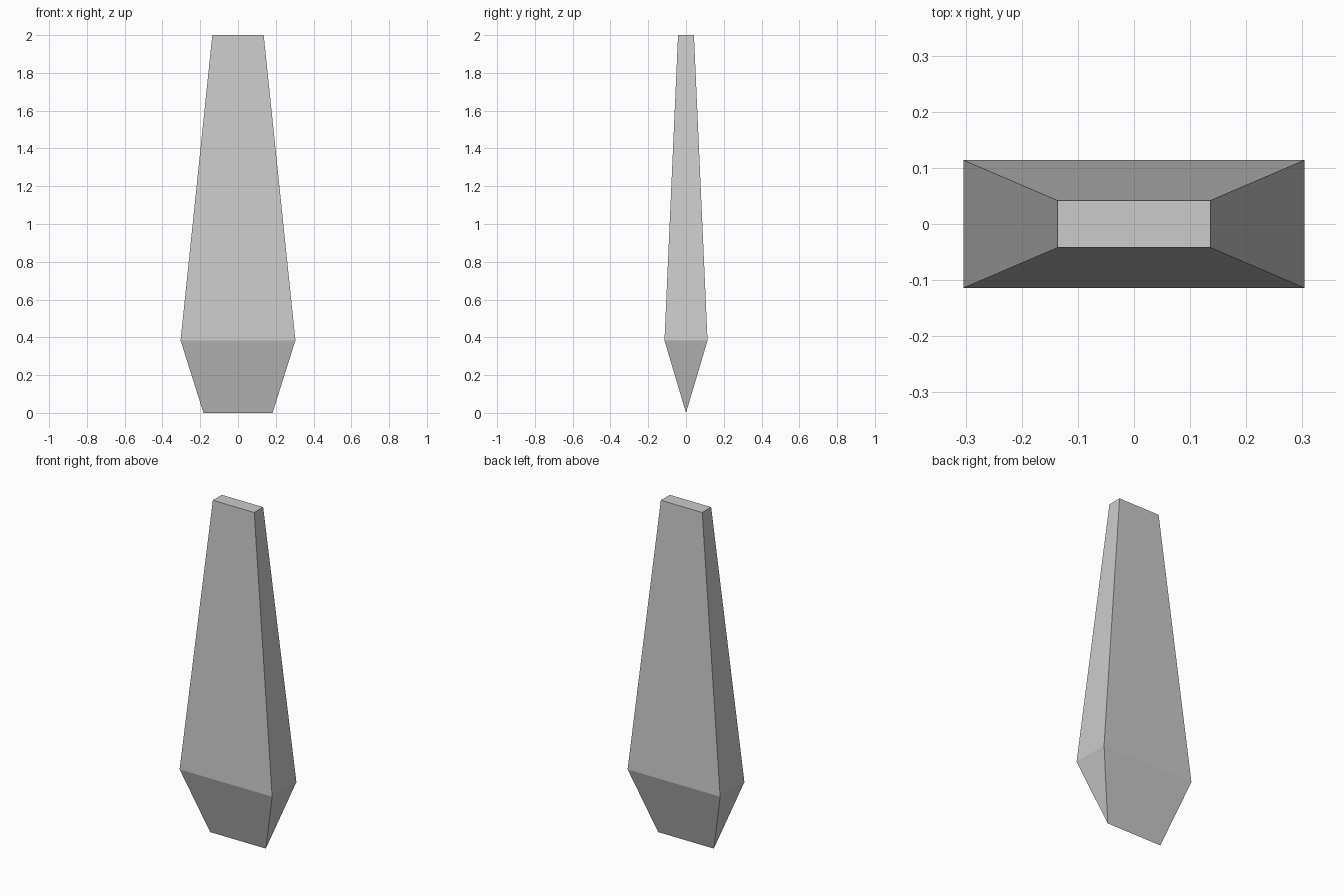
import bpy
import bmesh

if "Cube" in bpy.data.objects:
    bpy.data.objects.remove(bpy.data.objects["Cube"])

# Rectangular cross-sections: z, half width, half depth (the foot closes to an edge)
SECTIONS = [(0.0, 0.183, 0.0), (0.384, 0.304, 0.114), (2.0, 0.136, 0.042)]

bm = bmesh.new()


def ring(z, hx, hy):
    """Four corners of one cross-section."""
    return [bm.verts.new((sx * hx, sy * hy, z))
            for sx, sy in ((-1, -1), (1, -1), (1, 1), (-1, 1))]


# Tapered shaft and wedge-shaped foot
rings = [ring(*s) for s in SECTIONS]
for low, high in zip(rings, rings[1:]):
    for i in range(4):
        j = (i + 1) % 4
        bm.faces.new((low[i], low[j], high[j], high[i]))

# Flat top
bm.faces.new(rings[-1])

# Merge the collapsed foot corners into a sharp edge
bmesh.ops.remove_doubles(bm, verts=bm.verts[:], dist=0.0001)
bmesh.ops.recalc_face_normals(bm, faces=bm.faces[:])

mesh = bpy.data.meshes.new("tapered_blade")
bm.to_mesh(mesh)
bm.free()
blade = bpy.data.objects.new("tapered_blade", mesh)
bpy.context.collection.objects.link(blade)
